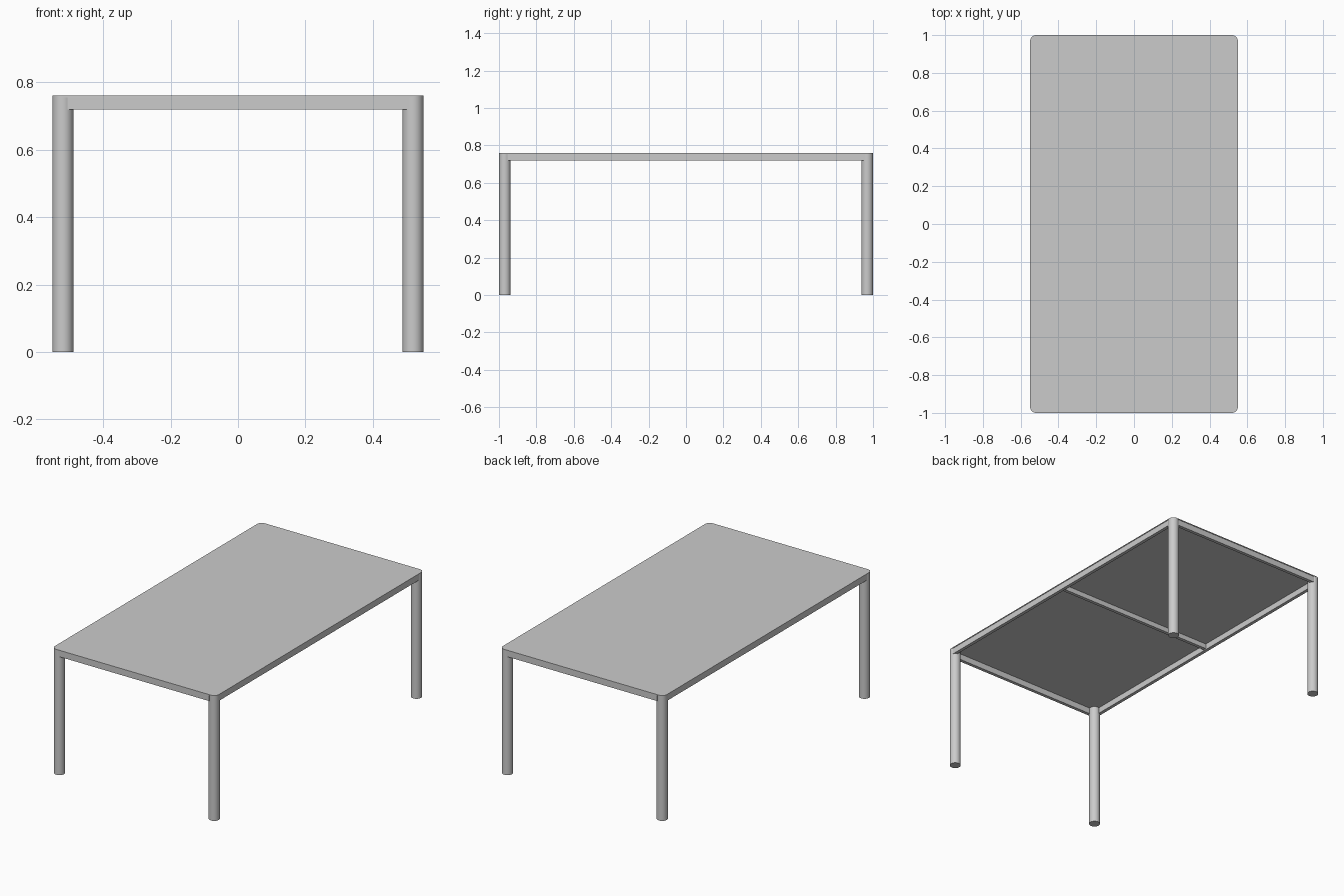
import bpy, bmesh, math

if "Cube" in bpy.data.objects:
    bpy.data.objects.remove(bpy.data.objects["Cube"])

W, L, H = 1.10, 2.0, 0.76      # overall size
R = 0.031                      # leg radius, also the corner radius of the top
TOP = 0.005                    # thickness of the top sheet
RAIL_H, RAIL_T, INSET = 0.036, 0.02, 0.003

grey = bpy.data.materials.new("light_grey")
grey.diffuse_color = (0.6, 0.6, 0.6, 1)
grey.use_nodes = True
grey.node_tree.nodes["Principled BSDF"].inputs["Base Color"].default_value = grey.diffuse_color


def finish(name, bm, smooth=False):
    mesh = bpy.data.meshes.new(name)
    bm.to_mesh(mesh)
    bm.free()
    mesh.materials.append(grey)
    ob = bpy.data.objects.new(name, mesh)
    bpy.context.collection.objects.link(ob)
    if smooth:
        bpy.ops.object.select_all(action='DESELECT')
        ob.select_set(True)
        bpy.context.view_layer.objects.active = ob
        bpy.ops.object.shade_smooth_by_angle(angle=math.radians(35))
    return ob


def box(name, size, centre):
    bm = bmesh.new()
    bmesh.ops.create_cube(bm, size=1)
    bmesh.ops.scale(bm, vec=size, verts=bm.verts)
    bmesh.ops.translate(bm, vec=centre, verts=bm.verts)
    return bm if name is None else finish(name, bm)


# Thin top with rounded corners
bm = box(None, (W, L, TOP), (0, 0, H - TOP / 2))
corners = [e for e in bm.edges
           if abs(e.verts[0].co.z - e.verts[1].co.z) > TOP / 2]
bmesh.ops.bevel(bm, geom=corners, offset=R, segments=10, profile=0.5,
                affect='EDGES')
finish("table_top", bm, smooth=True)

# Round legs, flush with the corners of the top
leg_h = H - TOP
for sx, side in ((-1, "left"), (1, "right")):
    for sy, end in ((-1, "front"), (1, "back")):
        bm = bmesh.new()
        bmesh.ops.create_cone(bm, cap_ends=True, segments=40,
                              radius1=R, radius2=R, depth=leg_h)
        bmesh.ops.translate(bm, vec=(sx * (W / 2 - R), sy * (L / 2 - R), leg_h / 2),
                            verts=bm.verts)
        finish(f"{end}_{side}_leg", bm, smooth=True)

# Rails between the legs
rail_z = H - TOP - RAIL_H / 2
for s, side, end in ((-1, "left", "front"), (1, "right", "back")):
    box(f"{side}_rail", (RAIL_T, L - 0.09, RAIL_H),
        (s * (W / 2 - INSET - RAIL_T / 2), 0, rail_z))
    box(f"{end}_rail", (W - 0.09, RAIL_T, RAIL_H),
        (0, s * (L / 2 - INSET - RAIL_T / 2), rail_z))

# Cross beam under the middle of the top
beam_h = 0.03
box("cross_beam", (W - 2 * (INSET + RAIL_T), RAIL_T, beam_h),
    (0, 0, H - TOP - beam_h / 2))
